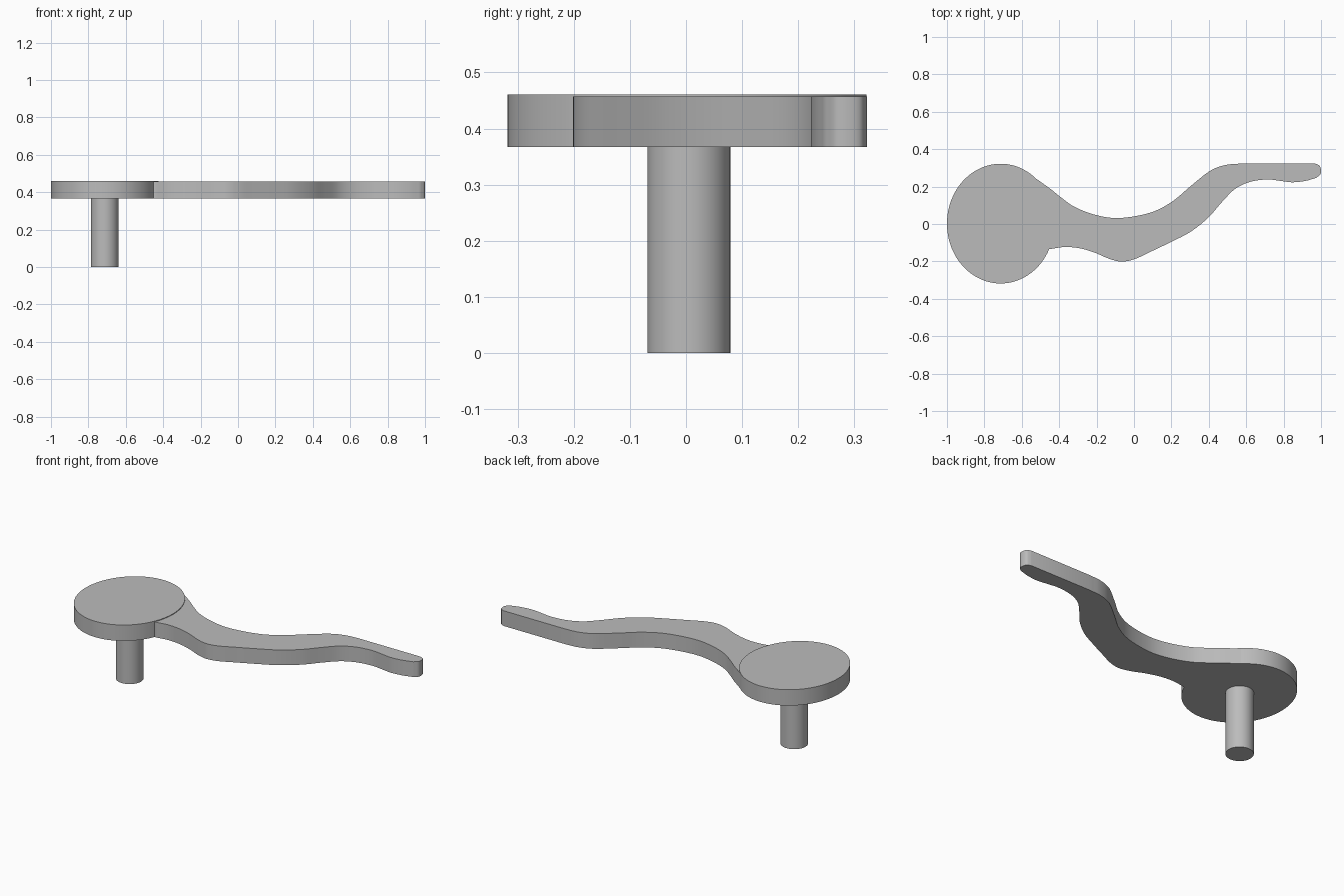
import bpy, bmesh, math
from mathutils import Vector

if "Cube" in bpy.data.objects:
    bpy.data.objects.remove(bpy.data.objects["Cube"])

grey = bpy.data.materials.new("plain grey")
grey.diffuse_color = (0.5, 0.5, 0.5, 1)
grey.use_nodes = True
grey.node_tree.nodes["Principled BSDF"].inputs["Base Color"].default_value = grey.diffuse_color


def extrude_outline(name, points, z0, z1):
    """Closed flat outline raised into a solid with smooth sides and sharp rims."""
    bm = bmesh.new()
    face = bm.faces.new([bm.verts.new((x, y, z0)) for x, y in points])
    top = bmesh.ops.extrude_face_region(bm, geom=[face], use_keep_orig=True)["geom"]
    for v in top:
        if isinstance(v, bmesh.types.BMVert):
            v.co.z = z1
    bmesh.ops.recalc_face_normals(bm, faces=bm.faces[:])
    mesh = bpy.data.meshes.new(name)
    bm.to_mesh(mesh)
    bm.free()
    mesh.materials.append(grey)
    obj = bpy.data.objects.new(name, mesh)
    bpy.context.collection.objects.link(obj)
    bpy.ops.object.select_all(action='DESELECT')
    obj.select_set(True)
    bpy.context.view_layer.objects.active = obj
    bpy.ops.object.shade_smooth_by_angle(angle=math.radians(35))
    return obj


def ellipse(cx, cy, rx, ry, n, a0=0.0, a1=math.tau):
    return [(cx + rx * math.cos(a0 + (a1 - a0) * i / n),
             cy + ry * math.sin(a0 + (a1 - a0) * i / n)) for i in range(n)]


def spline(points, steps=5):
    """Smooth open curve through all the points."""
    p = [Vector(q) for q in points]
    p = [2 * p[0] - p[1]] + p + [2 * p[-1] - p[-2]]
    out = []
    for a, b, c, d in zip(p, p[1:], p[2:], p[3:]):
        for i in range(steps):
            t = i / steps
            out.append(0.5 * (2 * b + (c - a) * t + (2 * a - 5 * b + 4 * c - d) * t * t
                              + (3 * b - a - 3 * c + d) * t ** 3))
    return [tuple(q) for q in out] + [tuple(points[-1])]


# Oval head and round peg
extrude_outline("oval_head", ellipse(-0.713, 0.002, 0.287, 0.32, 96), 0.367, 0.461)
extrude_outline("peg", ellipse(-0.713, 0.005, 0.074, 0.074, 48), 0, 0.369)

# Curved lever arm: back edge, rounded tip, front edge, then the hidden end inside the head
back_edge = [(-0.53, 0.247), (-0.45, 0.19), (-0.395, 0.146), (-0.315, 0.09), (-0.2, 0.047),
             (-0.075, 0.032), (0.085, 0.06), (0.2, 0.117), (0.3, 0.2), (0.405, 0.283),
             (0.487, 0.315), (0.567, 0.323)]
tip = [(0.968, 0.323), (0.992, 0.312), (1.0, 0.288), (0.996, 0.265), (0.975, 0.247)]
front_edge = [(0.975, 0.247), (0.915, 0.23), (0.845, 0.223), (0.78, 0.231), (0.71, 0.238),
              (0.62, 0.225), (0.54, 0.187), (0.47, 0.117), (0.395, 0.032), (0.3, -0.043),
              (0.19, -0.1), (0.085, -0.15), (0.005, -0.187), (-0.064, -0.201), (-0.13, -0.187),
              (-0.21, -0.153), (-0.29, -0.13), (-0.37, -0.123), (-0.45, -0.134)]
hidden_end = ellipse(-0.713, 0.002, 0.27, 0.305, 16, math.radians(-25), math.radians(52))
outline = spline(back_edge) + spline(tip)[:-1] + spline(front_edge) + hidden_end
extrude_outline("lever_arm", outline, 0.367, 0.457)
